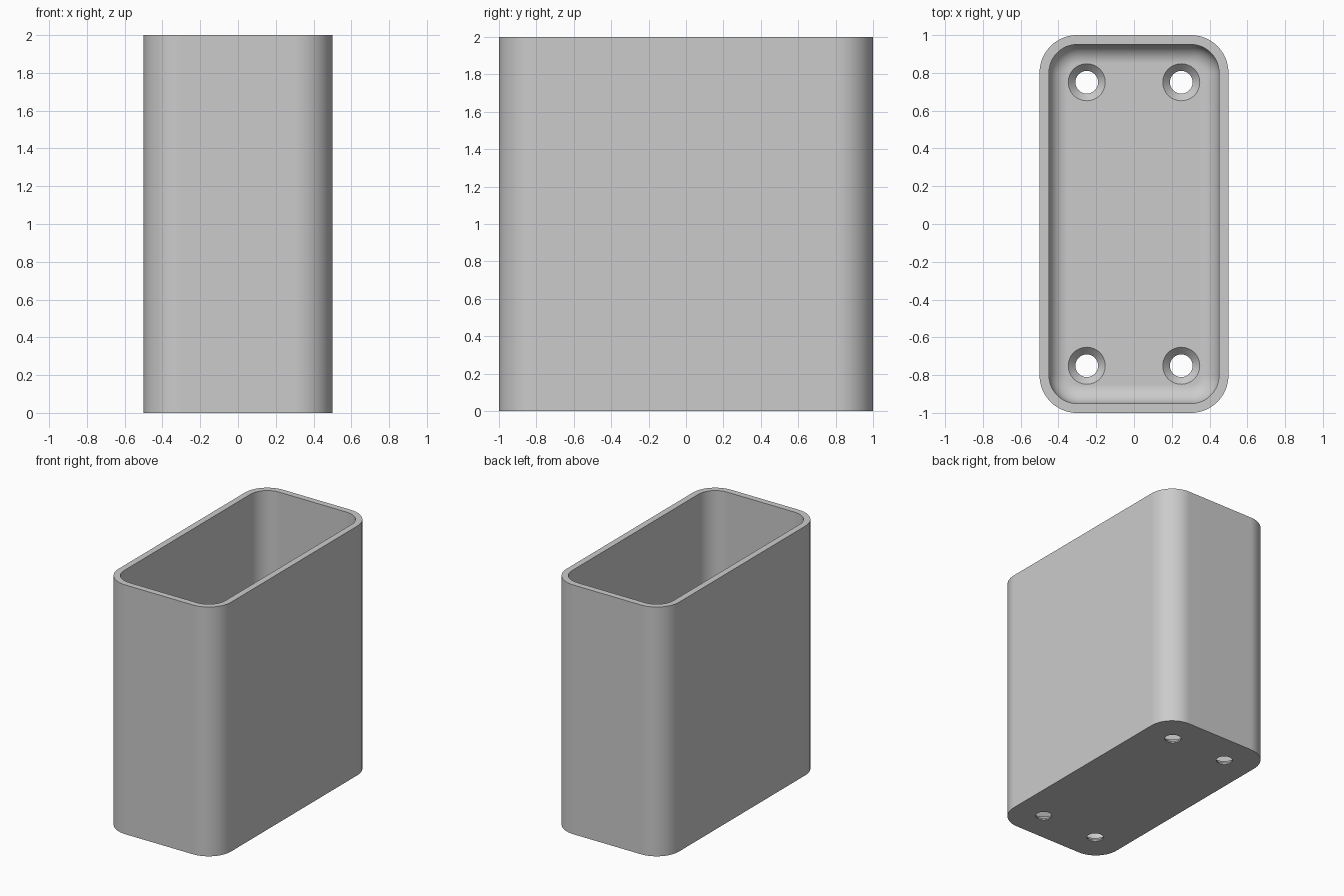
import bpy, bmesh
from math import sin, cos, pi

if "Cube" in bpy.data.objects:
    bpy.data.objects.remove(bpy.data.objects["Cube"], do_unlink=True)

HALF_X, HALF_Y, HEIGHT = 0.5, 1.0, 2.0
CORNER, WALL, FLOOR, FILLET = 0.2, 0.05, 0.05, 0.1
STEPS = 12

grey = bpy.data.materials.new("plain grey")
grey.use_nodes = True
colour = (0.6, 0.6, 0.6, 1)
grey.diffuse_color = colour
grey.node_tree.nodes["Principled BSDF"].inputs["Base Color"].default_value = colour


def rounded_ring(bm, inset, z):
    """Rounded rectangle of vertices, offset inwards from the outer wall."""
    r = CORNER - inset
    cx, cy = HALF_X - CORNER, HALF_Y - CORNER
    ring = []
    for k, (sx, sy) in enumerate([(1, 1), (-1, 1), (-1, -1), (1, -1)]):
        for i in range(STEPS + 1):
            a = (k + i / STEPS) * pi / 2
            ring.append(bm.verts.new((sx * cx + r * cos(a), sy * cy + r * sin(a), z)))
    return ring


def round_ring(bm, x, y, r, z, sides=48):
    return [bm.verts.new((x + r * cos(2 * pi * i / sides),
                          y + r * sin(2 * pi * i / sides), z)) for i in range(sides)]


def skin(bm, rings):
    """Bridge successive rings and cap both ends."""
    for a, b in zip(rings, rings[1:]):
        n = len(a)
        for i in range(n):
            j = (i + 1) % n
            bm.faces.new((a[i], a[j], b[j], b[i]))
    bm.faces.new(list(reversed(rings[0])))
    bm.faces.new(rings[-1])


def make_object(name, bm):
    bmesh.ops.recalc_face_normals(bm, faces=bm.faces)
    mesh = bpy.data.meshes.new(name)
    bm.to_mesh(mesh)
    bm.free()
    mesh.materials.append(grey)
    obj = bpy.data.objects.new(name, mesh)
    bpy.context.collection.objects.link(obj)
    return obj


# Open box: outside wall, rim, inside wall, floor fillet, floor
bm = bmesh.new()
sections = [(0, 0), (0, HEIGHT), (WALL, HEIGHT)]
for i in range(STEPS + 1):
    a = i / STEPS * pi / 2
    sections.append((WALL + FILLET * (1 - cos(a)), FLOOR + FILLET * (1 - sin(a))))
skin(bm, [rounded_ring(bm, inset, z) for inset, z in sections])
box = make_object("open_box", bm)

# Countersunk screw hole cutters
bm = bmesh.new()
hole_profile = [(0.06, -0.1), (0.06, 0.01), (0.098, FLOOR), (0.098, 0.12)]
for x in (-0.25, 0.25):
    for y in (-0.75, 0.75):
        skin(bm, [round_ring(bm, x, y, r, z) for r, z in hole_profile])
cutter = make_object("screw_hole_cutter", bm)
cutter.hide_render = True

# Cut the holes, then remove the cutter
bpy.ops.object.select_all(action='DESELECT')
bpy.context.view_layer.objects.active = box
box.select_set(True)
cut = box.modifiers.new("screw_holes", 'BOOLEAN')
cut.operation = 'DIFFERENCE'
cut.solver = 'EXACT'
cut.object = cutter
bpy.ops.object.modifier_apply(modifier=cut.name)
bpy.data.objects.remove(cutter, do_unlink=True)

# Smooth corners with crisp rims
bpy.ops.object.shade_smooth_by_angle(angle=pi / 6)
weighted = box.modifiers.new("even_normals", 'WEIGHTED_NORMAL')
weighted.keep_sharp = True
